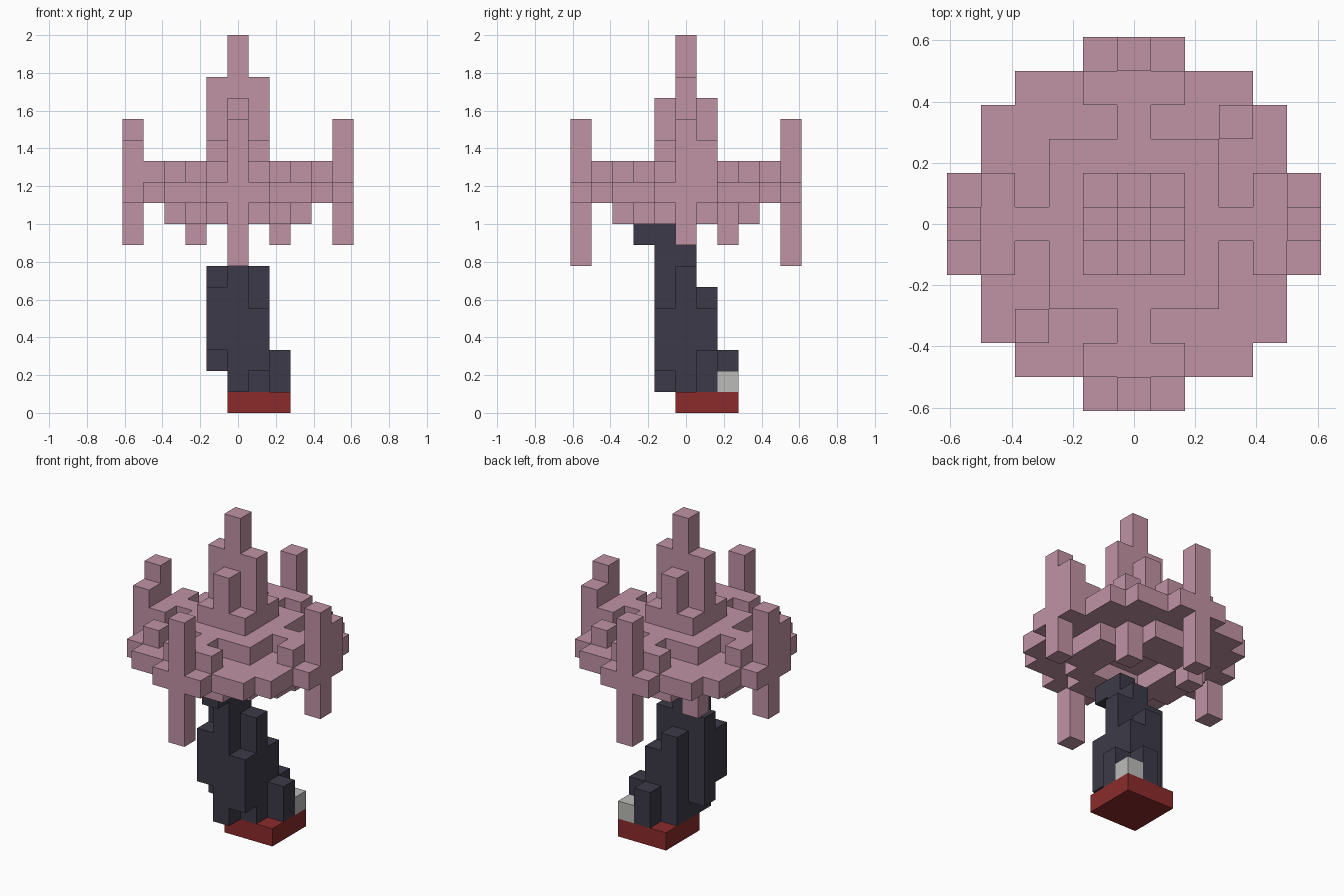
import bpy, bmesh
from mathutils import Vector

UNIT = 2 / 18

if "Cube" in bpy.data.objects:
    bpy.data.objects.remove(bpy.data.objects["Cube"], do_unlink=True)


def material(name, rgb):
    m = bpy.data.materials.new(name)
    m.use_nodes = True
    m.diffuse_color = (*rgb, 1)
    m.node_tree.nodes["Principled BSDF"].inputs["Base Color"].default_value = (*rgb, 1)
    return m


def box(x, y, z):
    """All grid cells in inclusive ranges; a single number is one cell."""
    spans = [(r, r) if isinstance(r, int) else r for r in (x, y, z)]
    rx, ry, rz = [range(a, b + 1) for a, b in spans]
    return {(i, j, k) for i in rx for j in ry for k in rz}


def build(name, cells, mat):
    """Outer skin of a set of grid cells as one mesh."""
    bm = bmesh.new()
    for cell in cells:
        for axis in range(3):
            for side in (-1, 1):
                n = Vector((0, 0, 0))
                n[axis] = side
                if tuple(int(a + b) for a, b in zip(cell, n)) in cells:
                    continue
                u = Vector((0, 0, 0))
                u[(axis + 1) % 3] = 1
                v = n.cross(u)
                c = Vector(cell) + Vector((0, 0, 0.5)) + n / 2
                corners = [(-1, -1), (1, -1), (1, 1), (-1, 1)]
                bm.faces.new([bm.verts.new((c + (u * a + v * b) / 2) * UNIT) for a, b in corners])
    bmesh.ops.remove_doubles(bm, verts=bm.verts[:], dist=0.001)
    mesh = bpy.data.meshes.new(name)
    bm.to_mesh(mesh)
    bm.free()
    mesh.materials.append(mat)
    bpy.context.collection.objects.link(bpy.data.objects.new(name, mesh))


pink = material("dusty pink", (0.53, 0.29, 0.37))
navy = material("dark slate", (0.045, 0.042, 0.065))
red = material("deep red", (0.26, 0.024, 0.024))
grey = material("light grey", (0.5, 0.5, 0.49))

# Cap: round plate, with its rim stepping in toward the corners
reach = [5, 5, 4, 4, 3, 1]
cap = set()
for j in range(-5, 6):
    r = reach[abs(j)]
    cap |= box((-r, r), j, 10)

# Raised inner plate, cross arms and small corner blocks
cap |= box((-2, 2), (-2, 2), 11)
cap |= box((-4, 4), 0, 11) | box(0, (-4, 4), 11)
for s in (-1, 1):
    cap |= box(4 * s, (-1, 1), 11) | box((-1, 1), 4 * s, 11)
    cap |= box(3 * s, 3 * s, 11)
    # Rim spikes, long on front and back, with a step beside the side ones
    cap |= box(5 * s, 0, (8, 13)) | box(0, 5 * s, (7, 13))
    cap |= box(5 * s, s, (10, 12))
    # Shoulders of the central spire
    cap |= box(s, 0, (12, 15)) | box(0, s, (12, 14))
    # Hanging drips
    cap |= box(2 * s, 2, 8)
cap |= box((-1, 1), (-1, 1), 12) | box(0, 0, (12, 17))

# Underside ring, hollow in the middle
cap |= {(i, j, k) for i, j, k in box((-3, 3), (-3, 3), 9)
        if max(abs(i), abs(j)) >= 2 and abs(i) + abs(j) <= 4}
build("cap", cap, pink)

# Leaning stem
stem = box(0, -1, (1, 8)) | box(0, 0, (1, 8)) - box(0, 0, 8)
stem |= box(0, -2, 8)
stem |= box(0, 1, (1, 5)) | box(1, 1, (1, 4))
stem |= box(1, 0, (1, 6)) | box(1, -1, (2, 4))
stem |= box(-1, 0, (2, 6)) | box(-1, -1, (3, 5))
stem |= box(2, 1, (1, 2)) | box(1, 2, (1, 2))
build("stem", stem, navy)

# Foot
build("base_plate", box((0, 2), (0, 2), 0), red)
build("corner_block", box(2, 2, 1), grey)
